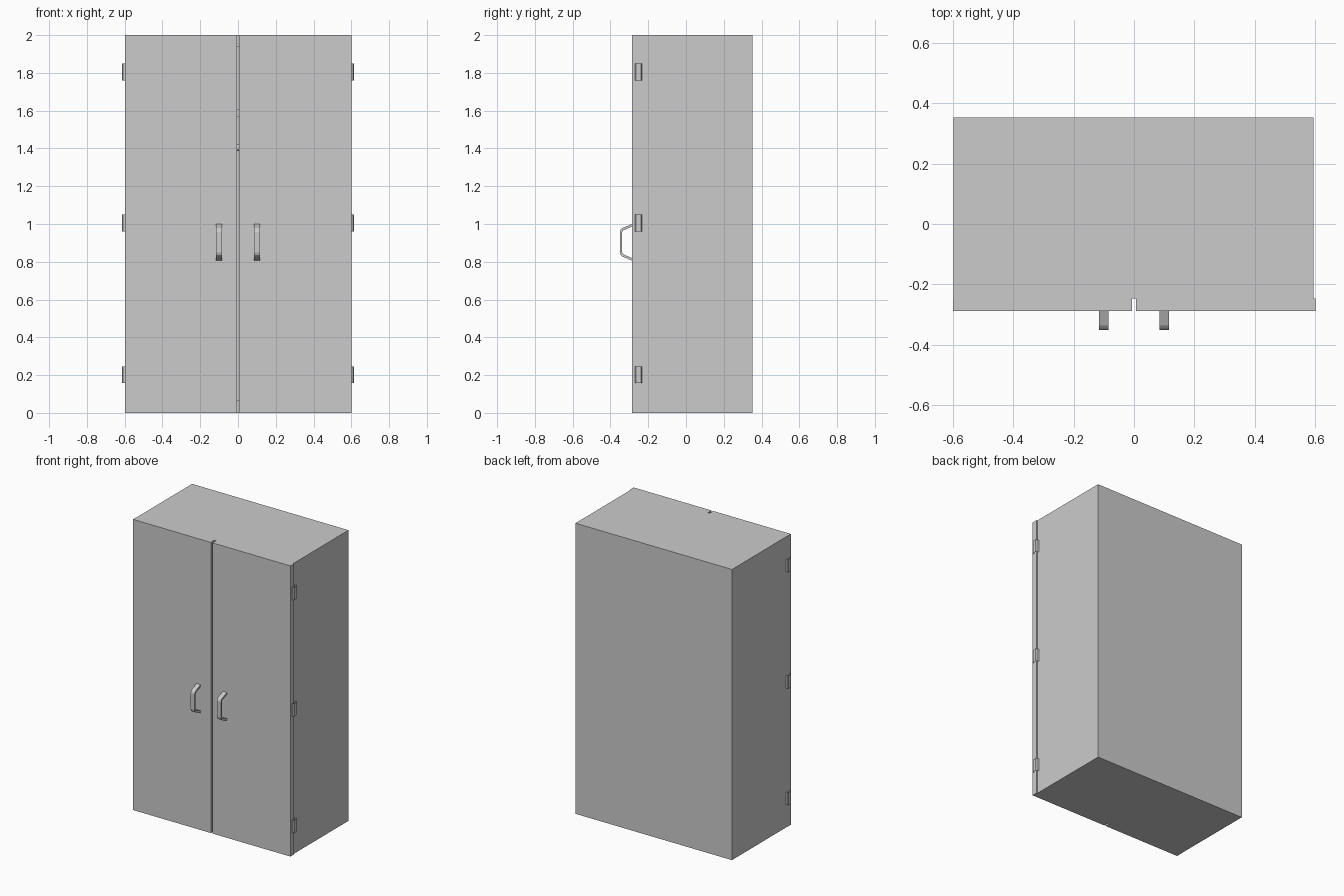
import bpy, bmesh, math

if "Cube" in bpy.data.objects:
    bpy.data.objects.remove(bpy.data.objects["Cube"])


def make_object(name, bm):
    mesh = bpy.data.meshes.new(name)
    bm.to_mesh(mesh)
    bm.free()
    obj = bpy.data.objects.new(name, mesh)
    bpy.context.collection.objects.link(obj)
    return obj


def box(name, x0, x1, y0, y1, z0, z1):
    bm = bmesh.new()
    bmesh.ops.create_cube(bm, size=1)
    for v in bm.verts:
        v.co.x = x1 if v.co.x > 0 else x0
        v.co.y = y1 if v.co.y > 0 else y0
        v.co.z = z1 if v.co.z > 0 else z0
    return make_object(name, bm)


def extrude_profile(name, points, offset, closed, capped):
    """Sweep a list of 3D points along an offset vector."""
    bm = bmesh.new()
    a = [bm.verts.new(p) for p in points]
    b = [bm.verts.new([c + o for c, o in zip(p, offset)]) for p in points]
    n = len(points)
    for i in range(n if closed else n - 1):
        j = (i + 1) % n
        bm.faces.new((a[i], a[j], b[j], b[i]))
    if capped:
        bm.faces.new(a)
        bm.faces.new(b[::-1])
    bmesh.ops.recalc_face_normals(bm, faces=bm.faces)
    return make_object(name, bm)


# Hollow carcass
L, R, F, B, T = -0.597, 0.594, -0.246, 0.353, 0.03
box("left_side", L, L + T, F, B, 0, 2)
box("right_side", R - T, R, F, B, 0, 2)
box("back_panel", L + T, R - T, B - T, B, 0, 2)
box("top_panel", L + T, R - T, F, B - T, 1.94, 2)
box("bottom_panel", L + T, R - T, F, B - T, 0, 0.066)
box("upper_shelf", L + T, R - T, F + 0.02, B - T, 1.57, 1.605)

# Hanging rail under the shelf
bm = bmesh.new()
bmesh.ops.create_cone(bm, cap_ends=True, segments=16, radius1=0.018,
                      radius2=0.018, depth=R - L - 2 * T)
rail = make_object("hanging_rail", bm)
rail.rotation_euler = (0, math.pi / 2, 0)
rail.location = ((L + R) / 2, 0.04, 1.405)

# Doors with a narrow gap between them
box("left_door", -0.598, -0.006, -0.287, F, 0, 2)
box("right_door", 0.006, 0.6, -0.287, F, 0, 2)

# Bent strap handles
outer = [(-0.286, 1.0), (-0.336, 0.979), (-0.345, 0.971), (-0.35, 0.958),
         (-0.35, 0.848), (-0.345, 0.835), (-0.336, 0.827), (-0.286, 0.806)]
inner = [(-0.286, 0.986), (-0.331, 0.967), (-0.336, 0.962), (-0.339, 0.954),
         (-0.339, 0.852), (-0.336, 0.844), (-0.331, 0.839), (-0.286, 0.82)]
loop = outer + inner[::-1]
for side, x in (("left", -0.1), ("right", 0.1)):
    extrude_profile(side + "_handle", [(x - 0.0155, y, z) for y, z in loop],
                    (0.031, 0, 0), True, True)

# Open-ended hinge sleeves on both sides
sleeve = [(0.594, -0.272), (0.609, -0.27), (0.614, -0.265),
          (0.614, -0.239), (0.609, -0.234), (0.594, -0.232)]
for side, s in (("left", -1), ("right", 1)):
    for level, z in (("lower", 0.157), ("middle", 0.96), ("upper", 1.76)):
        extrude_profile(f"{level}_{side}_hinge", [(s * x, y, z) for x, y in sleeve],
                        (0, 0, 0.089), True, False)
